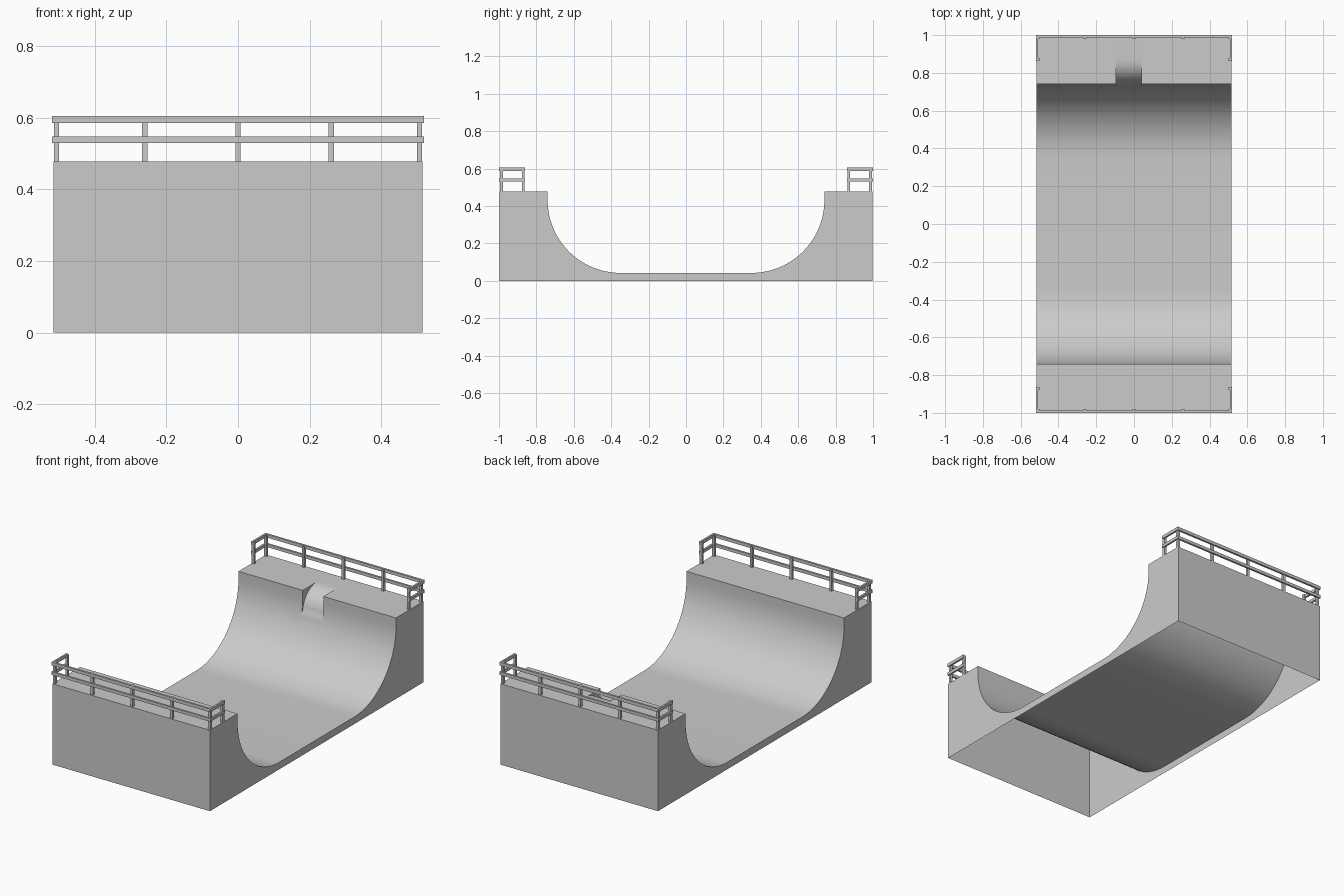
import bpy, bmesh, math

if "Cube" in bpy.data.objects:
    bpy.data.objects.remove(bpy.data.objects["Cube"])

W, END, DECK, LIP, FLOOR = 0.515, 0.998, 0.478, 0.74, 0.042
R = 0.39                      # transition radius
CY, CZ = LIP - R, FLOOR + R   # transition centre
N0, N1 = -0.095, 0.04         # roll-in notch, x range
NR = 0.13                     # roll-in radius


def obj_from(bm, name, smooth=False):
    me = bpy.data.meshes.new(name)
    bm.to_mesh(me)
    bm.free()
    ob = bpy.data.objects.new(name, me)
    bpy.context.collection.objects.link(ob)
    if smooth:
        bpy.context.view_layer.objects.active = ob
        ob.select_set(True)
        bpy.ops.object.shade_smooth_by_angle(angle=math.radians(30))
        ob.select_set(False)
    return ob


# Half profile (y, z): transition from flat to lip, then deck
SEG = 24
ramp = [(CY + R * math.sin(i / SEG * math.pi / 2), CZ - R * math.cos(i / SEG * math.pi / 2))
        for i in range(SEG + 1)] + [(LIP, DECK)]
half = ramp + [(END, DECK)]

# Roll-in profile: ramp up to the notch, then a convex arc to the deck
nz = DECK - NR
join = (CY + math.sqrt(R * R - (CZ - nz) ** 2), nz)
arc = [(LIP + NR - NR * math.cos(i / 12 * math.pi / 2), nz + NR * math.sin(i / 12 * math.pi / 2))
       for i in range(1, 13)]
notch = [p for p in ramp if p[1] < nz] + [join] + arc + [(END, DECK)]

bm = bmesh.new()


def face(pts):
    bm.faces.new([bm.verts.new(p) for p in pts])


def sheet(prof, x0, x1):
    for (ya, za), (yb, zb) in zip(prof, prof[1:]):
        face([(x0, ya, za), (x1, ya, za), (x1, yb, zb), (x0, yb, zb)])


# Riding surface in three bands, the middle one with the roll-in
front = [(-y, z) for y, z in reversed(half)]
for x0, x1, back in ((-W, N0, half), (N0, N1, notch), (N1, W, half)):
    sheet(front + back, x0, x1)

# Roll-in cheeks
cheek = [join] + [p for p in ramp if p[1] > nz] + arc[::-1]
face([(N0, y, z) for y, z in reversed(cheek)])
face([(N1, y, z) for y, z in cheek])

# Side and end walls (underside stays open)
side = [(-END, 0)] + front + half + [(END, 0)]
face([(W, y, z) for y, z in reversed(side)])
face([(-W, y, z) for y, z in side])
face([(-W, -END, 0), (W, -END, 0), (W, -END, DECK), (-W, -END, DECK)])
face([(W, END, 0), (-W, END, 0), (-W, END, DECK), (W, END, DECK)])
bmesh.ops.remove_doubles(bm, verts=bm.verts, dist=1e-5)
obj_from(bm, "half_pipe", True)


def box(b, lo, hi):
    vs = bmesh.ops.create_cube(b, size=1)["verts"]
    for v in vs:
        v.co = [(l + h) / 2 + c * (h - l) for l, h, c in zip(lo, hi, v.co)]


# Guard rails around each deck
for s, tag in ((-1, "front"), (1, "back")):
    posts, rails = bmesh.new(), bmesh.new()
    spots = [(x, 0.986) for x in (-0.507, -0.26, 0, 0.26, 0.507)] + [(-0.507, 0.87), (0.507, 0.87)]
    for x, y in spots:
        box(posts, (x - 0.0075, s * y - 0.0075, DECK), (x + 0.0075, s * y + 0.0075, 0.603))
    for z0, z1 in ((0.53, 0.548), (0.586, 0.605)):
        ya, yb = sorted((s * 0.988, s * 1.0))
        box(rails, (-0.52, ya, z0), (0.52, yb, z1))
        ya, yb = sorted((s * 0.862, s * 0.988))
        for sx in (-1, 1):
            xa, xb = sorted((sx * 0.509, sx * 0.52))
            box(rails, (xa, ya, z0), (xb, yb, z1))
    obj_from(posts, tag + "_rail_posts")
    obj_from(rails, tag + "_rails")
